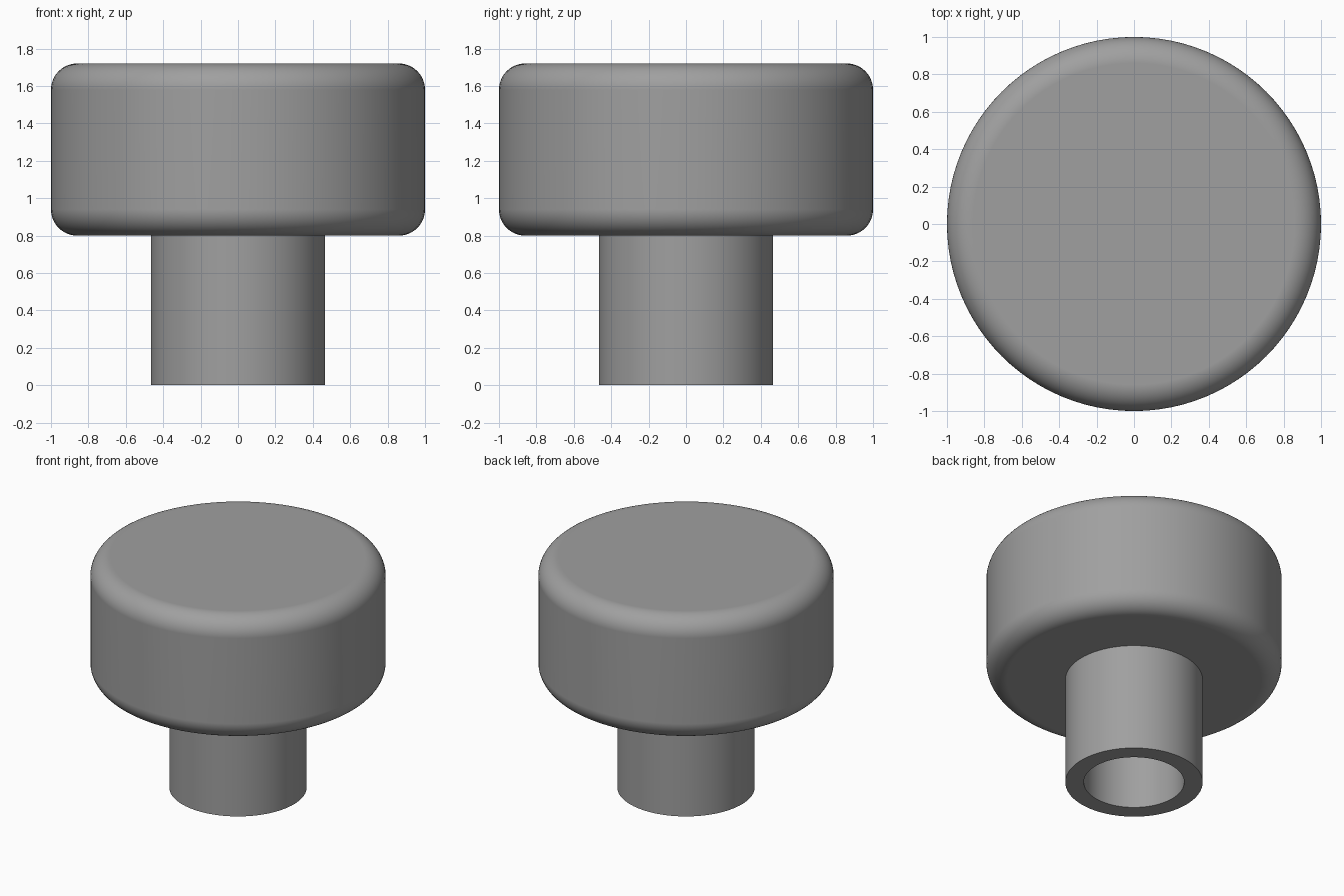
import bpy
import bmesh
import math

cube = bpy.data.objects.get("Cube")
if cube:
    bpy.data.objects.remove(cube, do_unlink=True)

SEGMENTS = 96
CAP_R, CAP_BOTTOM, CAP_TOP, FILLET = 1.0, 0.8, 1.72, 0.14
STEM_R, BORE_R = 0.465, 0.34

grey = bpy.data.materials.new("plain_grey")
grey.use_nodes = True
grey.diffuse_color = (0.35, 0.35, 0.35, 1)
grey.node_tree.nodes["Principled BSDF"].inputs["Base Color"].default_value = grey.diffuse_color


def revolve(name, profile):
    """Turn an (r, z) profile around z; open ends are closed with flat discs."""
    bm = bmesh.new()
    rings = []
    for r, z in profile:
        rings.append([bm.verts.new((r * math.cos(a), r * math.sin(a), z))
                      for a in (math.tau * i / SEGMENTS for i in range(SEGMENTS))])
    for low, high in zip(rings, rings[1:]):
        for i in range(SEGMENTS):
            j = (i + 1) % SEGMENTS
            bm.faces.new((low[i], low[j], high[j], high[i]))
    bm.faces.new(rings[0][::-1])
    bm.faces.new(rings[-1])
    bmesh.ops.recalc_face_normals(bm, faces=bm.faces)
    mesh = bpy.data.meshes.new(name)
    bm.to_mesh(mesh)
    bm.free()
    mesh.materials.append(grey)
    obj = bpy.data.objects.new(name, mesh)
    bpy.context.collection.objects.link(obj)
    bpy.ops.object.select_all(action='DESELECT')
    obj.select_set(True)
    bpy.context.view_layer.objects.active = obj
    bpy.ops.object.shade_smooth_by_angle(angle=math.radians(30))
    # Keeps the flat discs evenly shaded next to the rounded rims
    weighted = obj.modifiers.new("even_flats", 'WEIGHTED_NORMAL')
    weighted.keep_sharp = True
    return obj


def fillet(z, start):
    """Quarter-round arc at the cap rim, from the start angle in degrees."""
    angles = [math.radians(start + 90 * i / 12) for i in range(13)]
    return [(CAP_R - FILLET + FILLET * math.cos(a), z + FILLET * math.sin(a)) for a in angles]


# Knob cap with rounded top and bottom rims
revolve("knob_cap", fillet(CAP_BOTTOM + FILLET, -90) + fillet(CAP_TOP - FILLET, 0))

# Hollow stem, bored up to the underside of the cap
stem = revolve("hollow_stem", [(STEM_R, CAP_BOTTOM), (STEM_R, 0), (BORE_R, 0), (BORE_R, CAP_BOTTOM)])

# Remove the two stem end discs where it meets the cap
bm = bmesh.new()
bm.from_mesh(stem.data)
discs = [f for f in bm.faces if len(f.verts) == SEGMENTS]
bmesh.ops.delete(bm, geom=discs, context='FACES_ONLY')
bmesh.ops.recalc_face_normals(bm, faces=bm.faces)
# The bottom rim must face down, with the walls following it
rim = next(f for f in bm.faces if abs(f.normal.z) > 0.9)
if rim.normal.z > 0:
    bmesh.ops.reverse_faces(bm, faces=bm.faces)
bm.to_mesh(stem.data)
bm.free()
